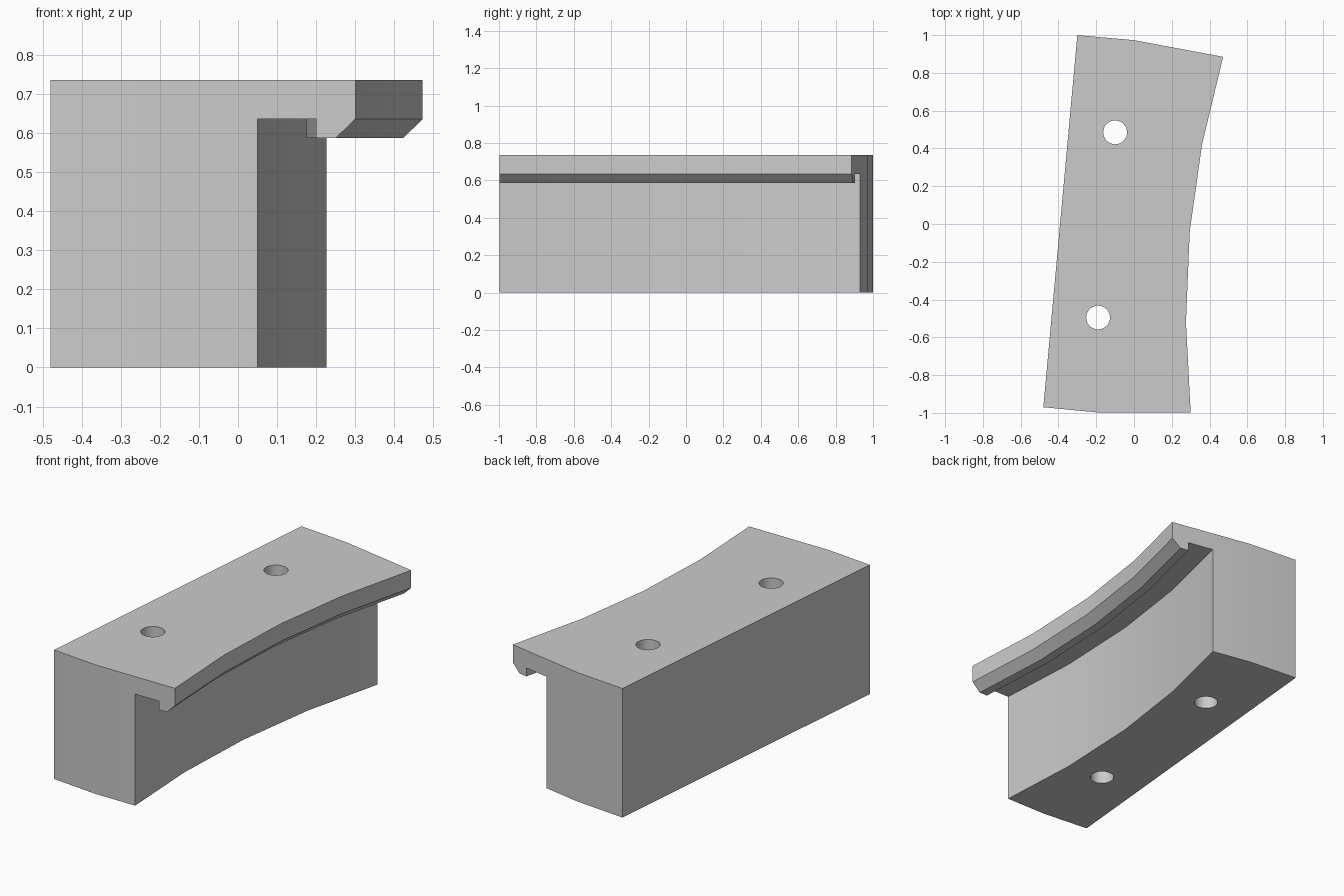
import bpy, bmesh, math
from mathutils import Vector

old = bpy.data.objects.get("Cube")
if old:
    bpy.data.objects.remove(old, do_unlink=True)

HEIGHT = 0.735
LEDGE = 0.635    # underside of the overhang
LIP = 0.587      # lowest point of the lip
CENTRE = Vector((5.28, -0.5))

grey = bpy.data.materials.new("plain grey")
grey.use_nodes = True
colour = (0.6, 0.6, 0.6, 1)
grey.diffuse_color = colour
grey.node_tree.nodes["Principled BSDF"].inputs["Base Color"].default_value = colour

# Stations along the curved edge: edge point, kink point, point on the straight back
front_back, rear_back = Vector((-0.48, -0.97)), Vector((-0.30, 1.0))
stations = [(Vector((0.30, -0.997)), Vector((-0.20, -0.997)), front_back)]
inner_edge = [(0.275, -0.52), (0.295, -0.04), (0.36, 0.42)]
for i, point in enumerate(inner_edge):
    edge = Vector(point)
    kink = edge + (edge - CENTRE).normalized() * 0.47
    stations.append((edge, kink, front_back.lerp(rear_back, (i + 1) / 4)))
stations.append((Vector((0.472, 0.885)), Vector((0.0, 0.973)), rear_back))

# Cross-section of the overhang and wall: distance in from the edge, height
profile = [(0, HEIGHT), (0, LEDGE), (0.05, LIP), (0.10, LIP),
           (0.10, LEDGE), (0.25, LEDGE), (0.25, 0)]

# Loft the cross-section through the stations
bm = bmesh.new()
rings = []
for edge, kink, back in stations:
    inward = (kink - edge).normalized()
    points = [(*(edge + inward * d), z) for d, z in profile]
    points += [(*kink, 0), (*back, 0), (*back, HEIGHT), (*kink, HEIGHT)]
    rings.append([bm.verts.new(p) for p in points])
for a, b in zip(rings, rings[1:]):
    n = len(a)
    for i in range(n):
        j = (i + 1) % n
        bm.faces.new((a[i], a[j], b[j], b[i]))

# Two-part end caps
for ring in (rings[0], rings[-1]):
    bm.faces.new(ring[:8] + ring[10:])
    bm.faces.new(ring[7:])
bmesh.ops.recalc_face_normals(bm, faces=bm.faces)
bmesh.ops.dissolve_limit(bm, angle_limit=math.radians(0.5),
                         verts=bm.verts, edges=bm.edges)
mesh = bpy.data.meshes.new("curved_block")
bm.to_mesh(mesh)
bm.free()
mesh.materials.append(grey)
block = bpy.data.objects.new("curved_block", mesh)
bpy.context.collection.objects.link(block)

# Two vertical bolt holes
for name, x, y in (("rear_hole", -0.10, 0.485), ("front_hole", -0.19, -0.495)):
    bpy.ops.mesh.primitive_cylinder_add(vertices=32, radius=0.063, depth=2,
                                        location=(x, y, HEIGHT / 2))
    cutter = bpy.context.object
    cutter.name = name + "_cutter"
    cutter.data.materials.append(grey)
    cutter.hide_render = True
    cutter.hide_set(True)
    cutter.display_type = 'WIRE'
    cut = block.modifiers.new(name, 'BOOLEAN')
    cut.operation = 'DIFFERENCE'
    cut.solver = 'EXACT'
    cut.object = cutter

# Apply the holes, then smooth only the shallow facets
bpy.ops.object.select_all(action='DESELECT')
block.select_set(True)
bpy.context.view_layer.objects.active = block
for name in [m.name for m in block.modifiers]:
    bpy.ops.object.modifier_apply(modifier=name)
for helper in [o for o in bpy.data.objects if o.name.endswith("_cutter")]:
    bpy.data.objects.remove(helper, do_unlink=True)
bpy.ops.object.shade_smooth_by_angle(angle=math.radians(30))
